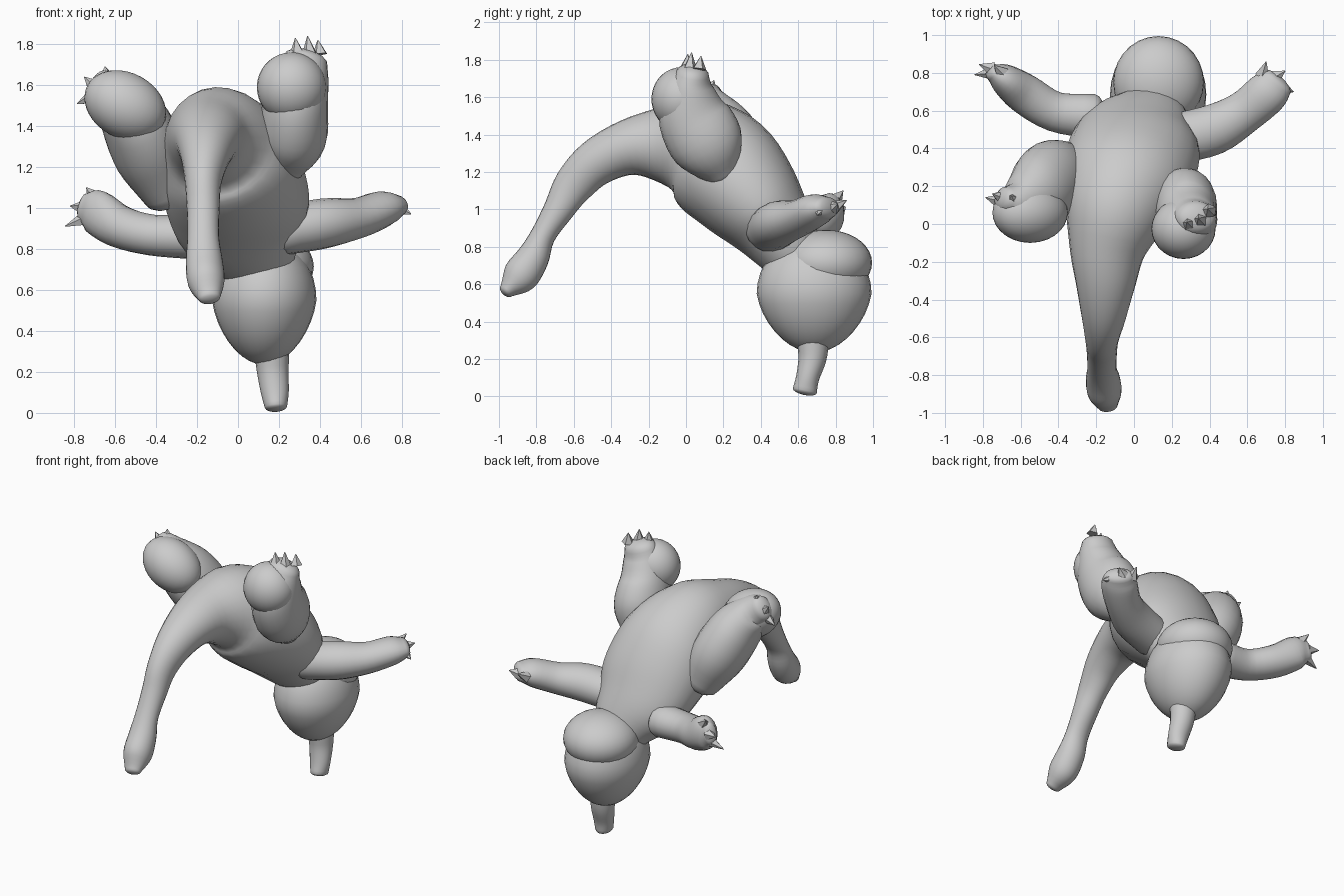
import bpy, bmesh, math
from mathutils import Vector, Matrix

grey = bpy.data.materials.new("plain grey")
grey.diffuse_color = (0.6, 0.6, 0.6, 1)


def finish(name, bm):
    bmesh.ops.recalc_face_normals(bm, faces=bm.faces)
    me = bpy.data.meshes.new(name)
    bm.to_mesh(me)
    bm.free()
    me.materials.append(grey)
    ob = bpy.data.objects.new(name, me)
    bpy.context.collection.objects.link(ob)
    bpy.context.view_layer.objects.active = ob
    ob.select_set(True)
    bpy.ops.object.shade_smooth_by_angle(angle=math.radians(40))
    ob.select_set(False)
    return ob


def spline(p, steps):
    """Catmull-Rom through rows of (x, y, z, width, depth)."""
    p = [Vector(r) for r in p]
    q = [p[0] * 2 - p[1]] + p + [p[-1] * 2 - p[-2]]
    out = []
    for i in range(1, len(q) - 2):
        a, b, c, d = q[i - 1:i + 3]
        for k in range(steps):
            t = k / steps
            out.append(0.5 * (2 * b + (c - a) * t + (2 * a - 5 * b + 4 * c - d) * t * t
                              + (3 * b - a - 3 * c + d) * t ** 3))
    return out + [p[-1]]


def loft(name, rows, ref=(1, 0, 0), cap=(0.6, 0.6), sides=24, steps=4):
    """Oval rings along a curve, with rounded ends."""
    s = spline(rows, steps)
    n = len(s)
    rings = []
    for i, r in enumerate(s):
        t = (s[min(i + 1, n - 1)].xyz - s[max(i - 1, 0)].xyz).normalized()
        rings.append((Vector(r[:3]), t, r[3], r[4]))

    def dome(ring, sign, amount):
        c, t, a, b = ring
        out = []
        for ang in (0.4, 0.8, 1.15, 1.45):
            k = math.cos(ang)
            out.append((c + t * sign * amount * min(a, b) * math.sin(ang), t, a * k, b * k))
        return out

    rings = dome(rings[0], -1, cap[0])[::-1] + rings + dome(rings[-1], 1, cap[1])
    bm = bmesh.new()
    prev = None
    for j, (c, t, a, b) in enumerate(rings):
        w = Vector(ref)
        w = (w - t * w.dot(t)).normalized()
        d = t.cross(w)
        cur = []
        for k in range(sides):
            ang = math.tau * k / sides
            cur.append(bm.verts.new(c + w * a * math.cos(ang) + d * b * math.sin(ang)))
        if prev:
            for k in range(sides):
                m = (k + 1) % sides
                bm.faces.new((prev[k], prev[m], cur[m], cur[k]))
        if j in (0, len(rings) - 1):
            bm.faces.new(cur)
        prev = cur
    return finish(name, bm)


def ball(name, centre, radii, turn=0.0, taper=0.0):
    """Ellipsoid, optionally narrowed towards its lower end."""
    bm = bmesh.new()
    bmesh.ops.create_uvsphere(bm, u_segments=28, v_segments=18, radius=1)
    for v in bm.verts:
        k = 1 - taper * max(0, -v.co.z)
        v.co.x *= k
        v.co.y *= k
    m = Matrix.Translation(centre) @ Matrix.Rotation(turn, 4, 'Y') @ Matrix.Diagonal((*radii, 1))
    bm.transform(m)
    return finish(name, bm)


def claws(name, pairs, r=0.04):
    bm = bmesh.new()
    for base, tip in pairs:
        base, tip = Vector(base), Vector(tip)
        d = tip - base
        m = Matrix.Translation((base + tip) / 2) @ d.to_track_quat('Z', 'Y').to_matrix().to_4x4()
        bmesh.ops.create_cone(bm, cap_ends=True, segments=5, radius1=r, radius2=0.002,
                              depth=d.length, matrix=m)
    return finish(name, bm)


# Arched body running from tail tip to neck
loft("body_and_tail", [
    (-0.14, -0.96, 0.565, 0.055, 0.042),
    (-0.155, -0.89, 0.64, 0.09, 0.095),
    (-0.165, -0.82, 0.74, 0.09, 0.088),
    (-0.17, -0.765, 0.86, 0.077, 0.067),
    (-0.17, -0.68, 1.00, 0.08, 0.082),
    (-0.17, -0.60, 1.13, 0.09, 0.107),
    (-0.16, -0.48, 1.25, 0.12, 0.125),
    (-0.15, -0.31, 1.33, 0.16, 0.15),
    (-0.14, -0.13, 1.345, 0.205, 0.205),
    (-0.10, 0.05, 1.32, 0.275, 0.28),
    (-0.05, 0.20, 1.22, 0.34, 0.31),
    (-0.01, 0.34, 1.07, 0.355, 0.28),
    (0.02, 0.46, 0.92, 0.325, 0.225),
    (0.07, 0.55, 0.79, 0.24, 0.18),
    (0.10, 0.61, 0.69, 0.17, 0.14)])

# Hanging head: face bulb, crown lobe and long snout
ball("head", (0.128, 0.685, 0.55), (0.255, 0.307, 0.315), taper=0.16)
ball("head_crown", (0.13, 0.75, 0.715), (0.24, 0.245, 0.175))
loft("snout", [
    (0.165, 0.68, 0.29, 0.085, 0.085),
    (0.17, 0.675, 0.20, 0.077, 0.075),
    (0.18, 0.65, 0.10, 0.068, 0.062),
    (0.185, 0.635, 0.03, 0.055, 0.065)], cap=(0.2, 0.4), sides=16)

# Arms spread to the sides
up = (0, 0, 1)
loft("right_arm", [
    (0.22, 0.45, 0.89, 0.12, 0.135),
    (0.42, 0.50, 0.925, 0.122, 0.135),
    (0.58, 0.59, 0.95, 0.10, 0.115),
    (0.70, 0.69, 0.995, 0.088, 0.115),
    (0.755, 0.75, 1.01, 0.06, 0.095)], ref=up, sides=18)
loft("left_arm", [
    (-0.22, 0.57, 0.86, 0.11, 0.12),
    (-0.42, 0.595, 0.868, 0.10, 0.107),
    (-0.58, 0.69, 0.91, 0.105, 0.107),
    (-0.69, 0.77, 0.98, 0.11, 0.08),
    (-0.75, 0.805, 1.0, 0.075, 0.045)], ref=up, sides=18)
claws("right_hand_claws", [
    ((0.68, 0.79, 1.01), (0.70, 0.86, 1.05)),
    ((0.75, 0.78, 1.01), (0.80, 0.81, 1.03)),
    ((0.78, 0.72, 1.0), (0.845, 0.70, 0.97))])
claws("left_hand_claws", [
    ((-0.74, 0.80, 0.95), (-0.845, 0.79, 0.91)),
    ((-0.75, 0.82, 1.0), (-0.82, 0.845, 1.01)),
    ((-0.70, 0.80, 1.05), (-0.74, 0.84, 1.10))])

# Legs raised on top, each with a rounded foot
loft("right_leg", [
    (0.22, 0.19, 1.21, 0.11, 0.11),
    (0.265, 0.12, 1.34, 0.165, 0.195),
    (0.28, 0.04, 1.50, 0.16, 0.19),
    (0.31, 0.025, 1.64, 0.135, 0.13),
    (0.33, 0.035, 1.72, 0.11, 0.09)])
ball("right_foot", (0.262, -0.025, 1.59), (0.17, 0.16, 0.17))
loft("left_leg", [
    (-0.34, 0.31, 1.08, 0.13, 0.13),
    (-0.43, 0.25, 1.26, 0.175, 0.20),
    (-0.51, 0.16, 1.43, 0.165, 0.20),
    (-0.61, 0.12, 1.55, 0.12, 0.13),
    (-0.68, 0.13, 1.60, 0.085, 0.07)], ref=(0.8, 0, 0.6))
ball("left_foot", (-0.55, 0.06, 1.50), (0.21, 0.16, 0.16), 0.5)
claws("right_foot_claws", [
    ((x, y, 1.75), (x - 0.01, y + 0.01, 1.84 - 0.01 * i))
    for i, (x, y) in enumerate([(0.35, 0.02), (0.29, 0.0), (0.40, 0.07)])])
claws("left_foot_claws", [
    ((-0.64, 0.13, 1.64), (-0.65, 0.15, 1.69)),
    ((-0.70, 0.14, 1.59), (-0.75, 0.16, 1.64)),
    ((-0.71, 0.12, 1.54), (-0.785, 0.14, 1.51))])
